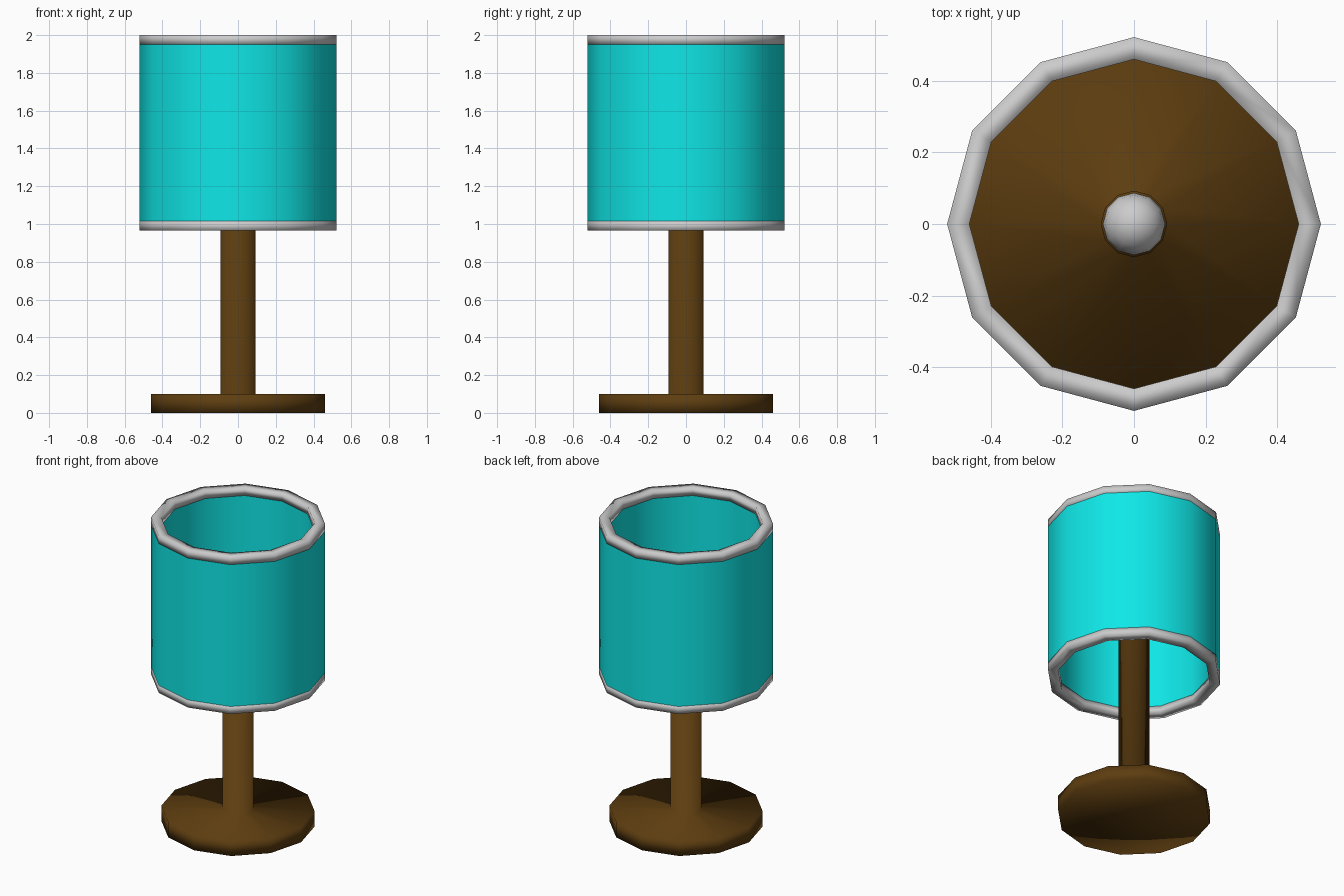
import bpy, bmesh
from math import sin, cos, pi

if "Cube" in bpy.data.objects:
    bpy.data.objects.remove(bpy.data.objects["Cube"])

SIDES = 12


def material(name, color):
    m = bpy.data.materials.new(name)
    m.diffuse_color = (*color, 1)
    m.use_nodes = True
    m.node_tree.nodes["Principled BSDF"].inputs["Base Color"].default_value = m.diffuse_color
    return m


def lathe(name, profile, mat=None, closed=False):
    """Spin (radius, z) points around z; radius 0 becomes a single pole."""
    bm = bmesh.new()
    rings = []
    for r, z in profile:
        if r == 0:
            rings.append([bm.verts.new((0, 0, z))] * SIDES)
        else:
            rings.append([bm.verts.new((r * cos(2 * pi * i / SIDES),
                                        r * sin(2 * pi * i / SIDES), z))
                          for i in range(SIDES)])
    pairs = list(zip(rings, rings[1:]))
    if closed:
        pairs.append((rings[-1], rings[0]))
    for a, b in pairs:
        for i in range(SIDES):
            j = (i + 1) % SIDES
            bm.faces.new(dict.fromkeys((a[i], a[j], b[j], b[i])))
    bmesh.ops.recalc_face_normals(bm, faces=bm.faces)
    for f in bm.faces:
        f.smooth = True
    mesh = bpy.data.meshes.new(name)
    bm.to_mesh(mesh)
    bm.free()
    if mat:
        mesh.materials.append(mat)
    ob = bpy.data.objects.new(name, mesh)
    bpy.context.collection.objects.link(ob)
    return ob


brown = material("brown", (0.11, 0.047, 0.005))
teal = material("teal", (0.005, 0.8, 0.8))

# Base disc and stem in one turned piece
STEM_TOP = 1.35
lathe("base_and_stem", [(0, 0), (0.46, 0), (0.46, 0.1), (0.093, 0.1),
                        (0.093, STEM_TOP), (0, STEM_TOP)], brown)

# Bulb sitting on the stem
R = 0.087
bulb_z = STEM_TOP + 0.07
lathe("bulb", [(0, bulb_z - R)]
      + [(R * sin(pi * k / 8), bulb_z - R * cos(pi * k / 8)) for k in range(1, 8)]
      + [(0, bulb_z + R)])

# Open drum shade: thick wall between two square-section trim rings
OUTER, INNER = 0.522, 0.46
for side, r in (("outer", OUTER), ("inner", INNER)):
    wall = lathe("shade_" + side + "_wall", [(r, 1.015), (r, 1.95)], teal)
    if side == "inner":
        wall.data.flip_normals()
for name, z0, z1 in (("lower_trim", 0.965, 1.015), ("upper_trim", 1.95, 2.0)):
    lathe(name, [(INNER, z0), (OUTER, z0), (OUTER, z1), (INNER, z1)], closed=True)
